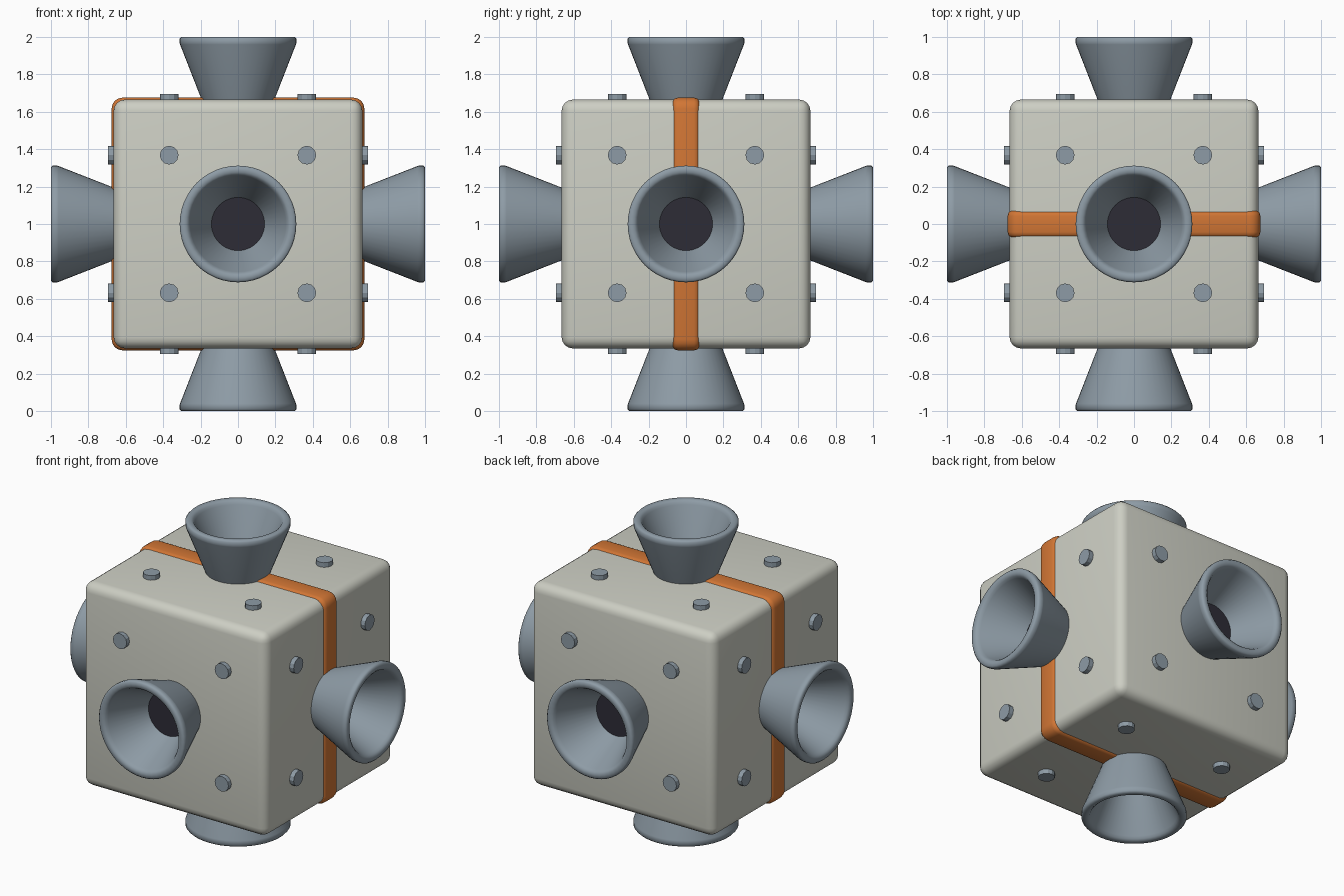
import bpy, bmesh, math
from mathutils import Matrix, Vector

if "Cube" in bpy.data.objects:
    bpy.data.objects.remove(bpy.data.objects["Cube"])

CENTRE = Vector((0, 0, 1))
HALF = 0.665


def material(name, rgb):
    m = bpy.data.materials.new(name)
    m.diffuse_color = (*rgb, 1)
    m.use_nodes = True
    m.node_tree.nodes["Principled BSDF"].inputs["Base Color"].default_value = m.diffuse_color
    return m


SHELL = material("warm_grey_shell", (0.61, 0.62, 0.55))
METAL = material("blue_grey_metal", (0.27, 0.33, 0.38))
ORANGE = material("orange_band", (0.64, 0.18, 0.035))
DARK = material("dark_throat", (0.027, 0.025, 0.037))


def finish(bm, name, mat, angle=40):
    bmesh.ops.recalc_face_normals(bm, faces=bm.faces)
    me = bpy.data.meshes.new(name)
    bm.to_mesh(me)
    bm.free()
    me.materials.append(mat)
    ob = bpy.data.objects.new(name, me)
    bpy.context.collection.objects.link(ob)
    bpy.ops.object.select_all(action='DESELECT')
    ob.select_set(True)
    bpy.context.view_layer.objects.active = ob
    if angle:
        bpy.ops.object.shade_smooth_by_angle(angle=math.radians(angle))
    return ob


def box(sx, sy, sz):
    bm = bmesh.new()
    bmesh.ops.create_cube(bm, size=1)
    bmesh.ops.scale(bm, vec=(sx, sy, sz), verts=bm.verts)
    bmesh.ops.translate(bm, vec=CENTRE, verts=bm.verts)
    return bm


def bevel(bm, edges, width, segments):
    bmesh.ops.bevel(bm, geom=edges, offset=width, segments=segments,
                    profile=0.5, affect='EDGES', clamp_overlap=True)


def lathe(name, profile, frame, mat, segments=48, angle=40):
    """Spin (radius, distance) points about local z, then place by frame."""
    bm = bmesh.new()
    rings = []
    for r, d in profile:
        rings.append([bm.verts.new((r * math.cos(2 * math.pi * i / segments),
                                    r * math.sin(2 * math.pi * i / segments), d))
                      for i in range(segments)])
    for a, b in zip(rings, rings[1:]):
        for i in range(segments):
            j = (i + 1) % segments
            bm.faces.new((a[i], a[j], b[j], b[i]))
    bm.faces.new(rings[0])
    bm.faces.new(rings[-1])
    bmesh.ops.transform(bm, matrix=frame, verts=bm.verts)
    return finish(bm, name, mat, angle)


# Rounded cube body
bm = box(2 * HALF, 2 * HALF, 2 * HALF)
bevel(bm, bm.edges[:], 0.06, 4)
finish(bm, "body", SHELL)

# Band wrapped around the middle, with rounded corners and softened rims
bm = box(1.352, 0.146, 1.352)
corners = [e for e in bm.edges
           if abs(e.verts[0].co.y - e.verts[1].co.y) > 0.1]
bevel(bm, corners, 0.06, 4)
rims = [e for e in bm.edges
        if e.verts[0].co.y * e.verts[1].co.y > 0]
bevel(bm, rims, 0.03, 3)
finish(bm, "band", ORANGE)

# Flared nozzle: outer wall, thick lip, inner cone
NOZZLE = [(0.185, 0.64), (0.31, 0.96), (0.312, 0.967), (0.312, 0.99),
          (0.303, 1.0), (0.277, 1.0), (0.264, 0.99), (0.256, 0.975),
          (0.14, 0.715)]
THROAT = [(0.142, 0.70), (0.142, 0.722)]
BOLT = [(0.05, 0.63), (0.05, 0.695)]

DIRECTIONS = {"front": (0, -1, 0), "back": (0, 1, 0), "right": (1, 0, 0),
              "left": (-1, 0, 0), "top": (0, 0, 1), "bottom": (0, 0, -1)}

for side, d in DIRECTIONS.items():
    # Local z points out of this face, local x and y lie in it
    z = Vector(d)
    x = Vector((0, 1, 0)) if d[0] else Vector((1, 0, 0))
    y = z.cross(x)
    frame = Matrix.Translation(CENTRE) @ Matrix((x, y, z)).transposed().to_4x4()
    lathe(side + "_nozzle", NOZZLE, frame, METAL, 48, 60)
    lathe(side + "_throat", THROAT, frame, DARK, 48)
    # Four bolts near the corners of the face
    for i, (u, v) in enumerate([(-1, -1), (1, -1), (1, 1), (-1, 1)]):
        place = frame @ Matrix.Translation((0.368 * u, 0.368 * v, 0))
        lathe(f"{side}_bolt_{i + 1}", BOLT, place, METAL, 12, 25)
